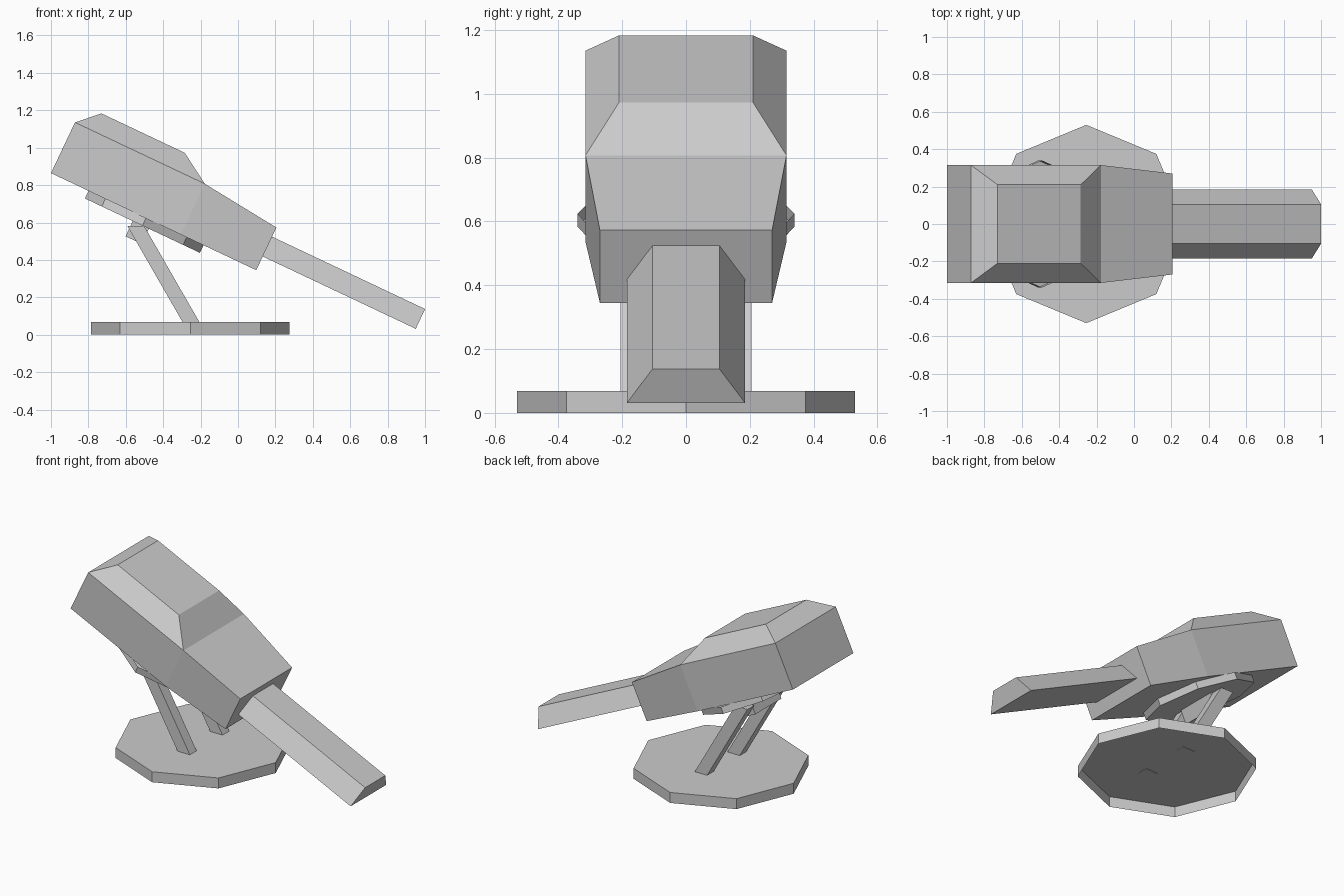
import bpy, bmesh, math
from mathutils import Matrix, Vector

cube = bpy.data.objects.get("Cube")
if cube:
    bpy.data.objects.remove(cube, do_unlink=True)

grey = bpy.data.materials.new("plain grey")
grey.use_nodes = True
colour = (0.6, 0.6, 0.6, 1)
grey.diffuse_color = colour
grey.node_tree.nodes["Principled BSDF"].inputs["Base Color"].default_value = colour

# Tilted frame of the gun: x runs from the rear to the muzzle, z away from the belly
TILT = Matrix.Translation((-1, 0, 0.864)) @ Matrix.Rotation(math.radians(25.3), 4, 'Y')


def finish(name, bm, matrix=Matrix()):
    bm.transform(matrix)
    mesh = bpy.data.meshes.new(name)
    bm.to_mesh(mesh)
    bm.free()
    mesh.materials.append(grey)
    obj = bpy.data.objects.new(name, mesh)
    bpy.context.collection.objects.link(obj)


def loft(sections, first_cap=True, last_cap=True):
    """Join closed cross-sections with flat sides; either end may stay open.
    Sections run anticlockwise as seen from the last one."""
    bm = bmesh.new()
    rings = [[bm.verts.new(p) for p in s] for s in sections]
    for a, b in zip(rings, rings[1:]):
        for i in range(len(a)):
            j = (i + 1) % len(a)
            bm.faces.new((a[i], a[j], b[j], b[i]))
    if first_cap:
        bm.faces.new(rings[0][::-1])
    if last_cap:
        bm.faces.new(rings[-1])
    bm.normal_update()
    return bm


def across(x, low, high, z0, z1):
    """Cross-section facing along x, with half widths at the bottom and top."""
    return [(x, -low, z0), (x, low, z0), (x, high, z1), (x, -high, z1)]


def level(x0, x1, half, z, y=0):
    """Level rectangle."""
    return [(x0, y - half, z), (x1, y - half, z), (x1, y + half, z), (x0, y + half, z)]


def octagon(radius, x, z):
    """Level eight-sided ring with corners on its axes."""
    return [Matrix.Rotation(math.tau * i / 8, 3, 'Z') @ Vector((radius, 0, 0)) + Vector((x, 0, z))
            for i in range(8)]


# Turret housing: block with a bevelled hood, its front extruded to a tapered nose
housing = loft([level(0, 0.768, 0.315, 0), level(0, 0.768, 0.315, 0.3),
                level(0.108, 0.6, 0.21, 0.404)])
front = max(housing.faces, key=lambda f: f.normal.x)
nose = bmesh.ops.extrude_discrete_faces(housing, faces=[front])["faces"][0]
for v in nose.verts:
    v.co = (1.214, v.co.y * 0.857, v.co.z * 0.84)
finish("housing", housing, TILT)

# Barrel with a trapezoid section, open where it enters the nose
barrel = loft([across(x, 0.185, 0.105, 0.081, 0.198) for x in (1.21, 2.119)], first_cap=False)
finish("barrel", barrel, TILT)

# Swivel plate and pivot bar under the housing
finish("swivel_plate", loft([octagon(0.34, 0.562, z) for z in (-0.045, 0)], last_cap=False), TILT)
finish("pivot_bar", loft([level(0.505, 0.6, 0.136, z) for z in (-0.135, -0.045)], last_cap=False), TILT)

# Leaning struts, standing on the base
for side, y in (("left", 0.17), ("right", -0.17)):
    strut = loft([level(-0.296, -0.206, 0.035, 0.067, y), level(-0.592, -0.502, 0.035, 0.582, y)])
    finish(side + "_strut", strut)

# Hollow base, open underneath
finish("base", loft([octagon(0.53, -0.255, z) for z in (0, 0.069)], first_cap=False))
